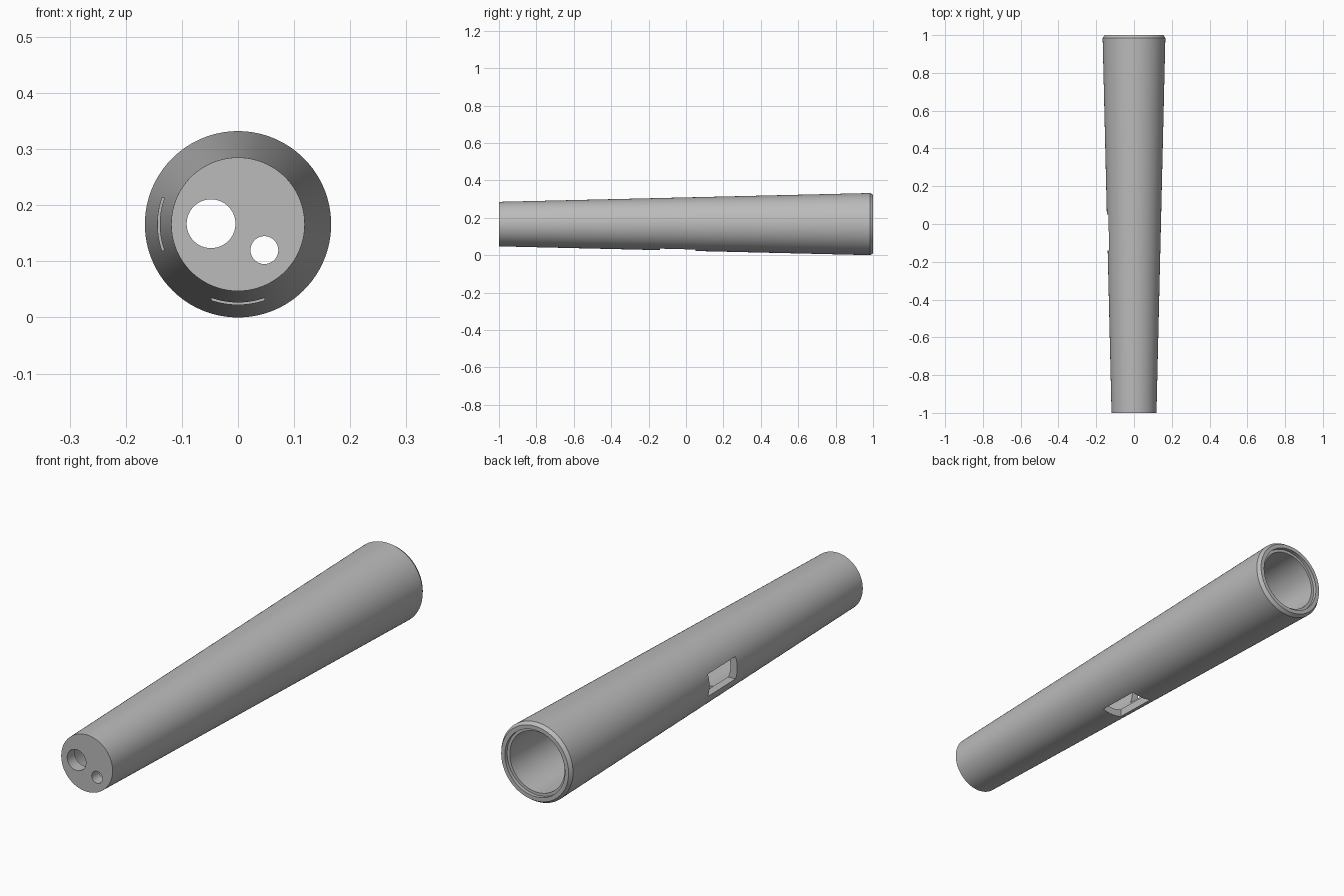
import bpy, bmesh, math
from mathutils import Matrix, Vector

default = bpy.data.objects.get("Cube")
if default:
    bpy.data.objects.remove(default, do_unlink=True)

AXIS_Z = 0.166
SEGMENTS = 128

grey = bpy.data.materials.new("plain grey")
grey.use_nodes = True
GREY = (0.5, 0.5, 0.5, 1)
grey.diffuse_color = GREY
grey.node_tree.nodes["Principled BSDF"].inputs["Base Color"].default_value = GREY


def add_object(name, bm):
    mesh = bpy.data.meshes.new(name)
    bm.to_mesh(mesh)
    bm.free()
    ob = bpy.data.objects.new(name, mesh)
    mesh.materials.append(grey)
    bpy.context.collection.objects.link(ob)
    return ob


def lathe(name, profile):
    """Revolve (radius, y) points around the long axis."""
    bm = bmesh.new()
    verts = [bm.verts.new((r, y, AXIS_Z)) for r, y in profile]
    edges = [bm.edges.new(pair) for pair in zip(verts, verts[1:])]
    bmesh.ops.spin(bm, geom=verts + edges, cent=(0, 0, AXIS_Z), axis=(0, 1, 0),
                   angle=math.tau, steps=SEGMENTS)
    bmesh.ops.remove_doubles(bm, verts=bm.verts, dist=0.0001)
    bmesh.ops.recalc_face_normals(bm, faces=bm.faces)
    return add_object(name, bm)


def hole_cutter(name, x, z, radius):
    bm = bmesh.new()
    place = Matrix.Translation((x, -1, z)) @ Matrix.Rotation(math.pi / 2, 4, 'X')
    bmesh.ops.create_cone(bm, cap_ends=True, segments=64, radius1=radius,
                          radius2=radius, depth=0.3, matrix=place)
    return add_object(name, bm)


def window_cutter(name, centre, size):
    bm = bmesh.new()
    place = Matrix.Translation(centre) @ Matrix.Diagonal(Vector(size).to_4d())
    bmesh.ops.create_cube(bm, size=1, matrix=place)
    return add_object(name, bm)


# Tapered hollow body: closed front, chamfered rim, stepped mouth at the back
body = lathe("tapered_tube", [
    (0, -1), (0.119, -1), (0.166, 0.985), (0.156, 1), (0.139, 1),
    (0.139, 0.985), (0.127, 0.985), (0.095, -0.95), (0, -0.95)])

# Two round holes in the front, one window at the side and one underneath
cutters = [
    hole_cutter("large_hole_cutter", -0.048, 0.167, 0.0435),
    hole_cutter("small_hole_cutter", 0.047, 0.12, 0.0248),
    window_cutter("side_window_cutter", (-0.15, -0.045, AXIS_Z), (0.16, 0.19, 0.094)),
    window_cutter("bottom_window_cutter", (0, -0.045, 0.016), (0.094, 0.19, 0.16)),
]
for cutter in cutters:
    cut = body.modifiers.new(cutter.name, 'BOOLEAN')
    cut.operation = 'DIFFERENCE'
    cut.solver = 'EXACT'
    cut.object = cutter

# Apply the cuts, then smooth the round surfaces
bpy.ops.object.select_all(action='DESELECT')
body.select_set(True)
bpy.context.view_layer.objects.active = body
for cutter in cutters:
    bpy.ops.object.modifier_apply(modifier=cutter.name)
    bpy.data.objects.remove(cutter, do_unlink=True)
bpy.ops.object.shade_smooth_by_angle(angle=math.radians(25))
